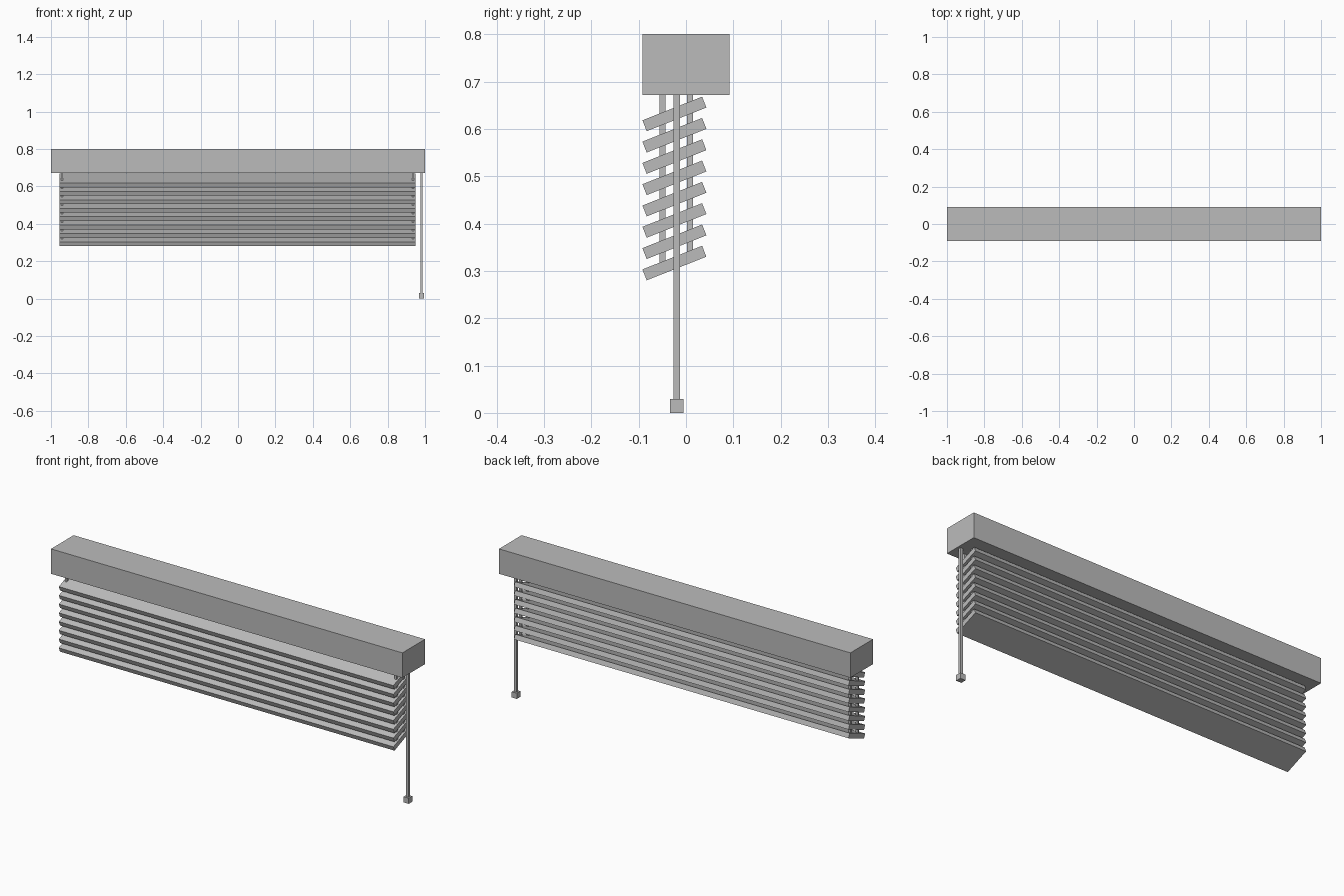
import bpy
import bmesh
from math import radians
from mathutils import Matrix

cube = bpy.data.objects.get("Cube")
if cube:
    bpy.data.objects.remove(cube, do_unlink=True)

grey = bpy.data.materials.new("plain grey")
grey.use_nodes = True
colour = (0.5, 0.5, 0.5, 1)
grey.diffuse_color = colour
grey.node_tree.nodes["Principled BSDF"].inputs["Base Color"].default_value = colour


def box(name, centre, size, tilt=0):
    """Flat-shaded box, tilted about the x axis."""
    bm = bmesh.new()
    bmesh.ops.create_cube(bm, size=1, matrix=Matrix.Diagonal((*size, 1)))
    mesh = bpy.data.meshes.new(name)
    bm.to_mesh(mesh)
    bm.free()
    mesh.materials.append(grey)
    obj = bpy.data.objects.new(name, mesh)
    obj.location = centre
    obj.rotation_euler.x = tilt
    bpy.context.collection.objects.link(obj)
    return obj


def upright(name, x, y, bottom, top, width):
    """Square vertical bar between two heights."""
    return box(name, (x, y, (bottom + top) / 2), (width, width, top - bottom))


HEAD_BOTTOM = 0.672
SLATS, PITCH, TILT = 8, 0.045, radians(21.6)
SLAT_X, SLAT_Y, SLAT_Z = -0.003, -0.0245, 0.3165

# Head rail
box("head_rail", (0, 0, (HEAD_BOTTOM + 0.8) / 2), (2, 0.184, 0.8 - HEAD_BOTTOM))

# Tilted slats, front edge low
for i in range(SLATS):
    box(f"slat_{i + 1}", (SLAT_X, SLAT_Y, SLAT_Z + i * PITCH),
        (1.904, 0.1356, 0.0247), TILT)

# Ladder cords near both ends, in front and behind
for side, x in (("right", -0.941), ("left", 0.935)):
    for place, y, bottom in (("front", -0.0495, 0.306), ("back", 0.0085, 0.329)):
        upright(f"{side}_{place}_cord", x, y, bottom, HEAD_BOTTOM + 0.005, 0.012)

# Control wand with its square knob
upright("wand", 0.981, -0.0195, 0.02, HEAD_BOTTOM + 0.005, 0.013)
upright("wand_knob", 0.981, -0.0195, 0, 0.029, 0.029)
